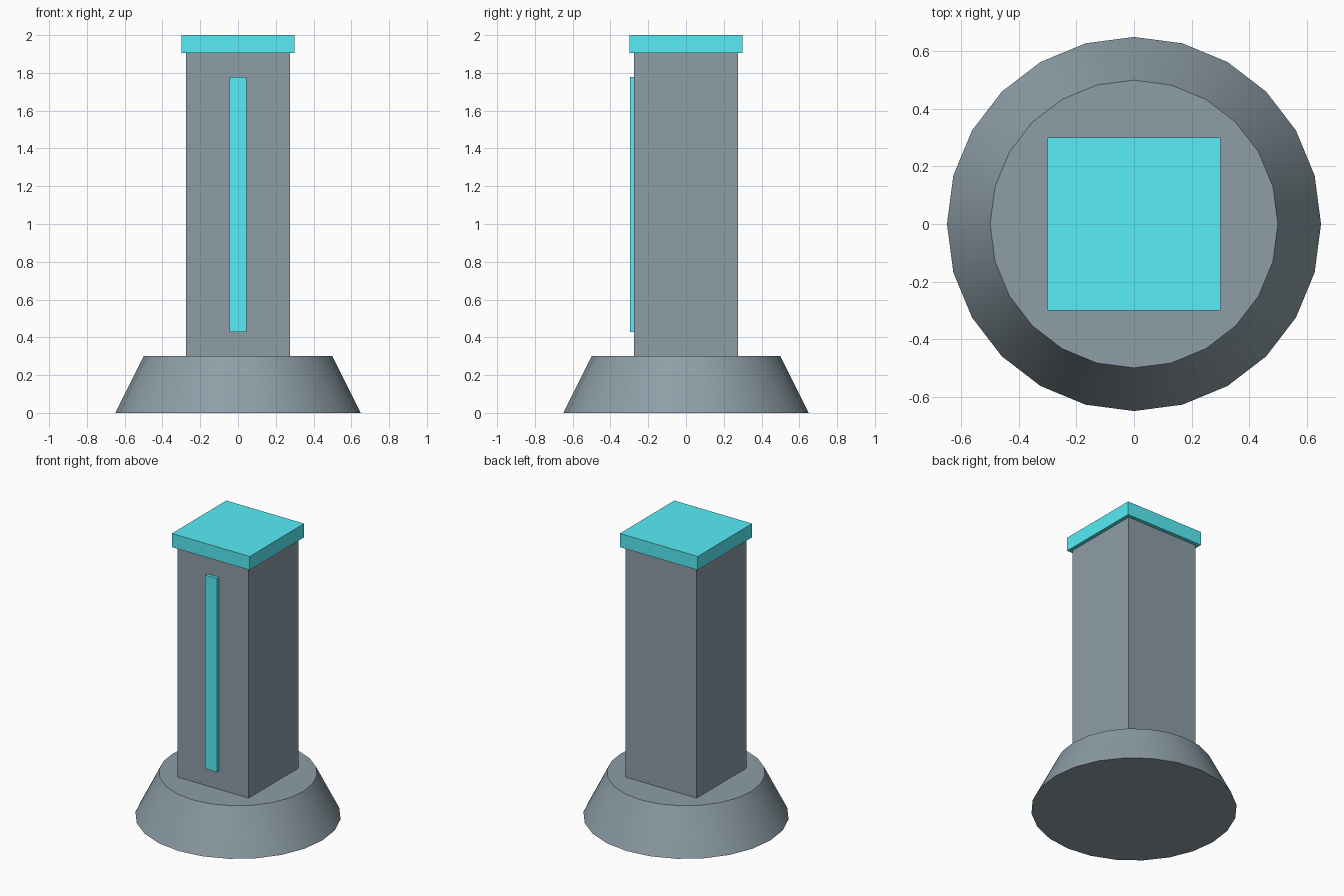
import bpy
import math

if "Cube" in bpy.data.objects:
    bpy.data.objects.remove(bpy.data.objects["Cube"])


def colour(name, rgb):
    mat = bpy.data.materials.new(name)
    mat.diffuse_color = (*rgb, 1.0)
    mat.use_nodes = True
    mat.node_tree.nodes["Principled BSDF"].inputs["Base Color"].default_value = mat.diffuse_color
    return mat


cyan = colour("cyan", (0.095, 0.84, 0.92))
slate = colour("slate", (0.27, 0.34, 0.385))


def box(name, low, high, material):
    """Axis-aligned box between two corners."""
    centre = [(a + b) / 2 for a, b in zip(low, high)]
    bpy.ops.mesh.primitive_cube_add(size=1, location=centre)
    obj = bpy.context.object
    obj.name = name
    obj.scale = [b - a for a, b in zip(low, high)]
    bpy.ops.object.transform_apply(location=False, rotation=False, scale=True)
    obj.data.materials.append(material)
    return obj


# Tapered round foot
bpy.ops.mesh.primitive_cone_add(vertices=24, radius1=0.65, radius2=0.5,
                                depth=0.3, location=(0, 0, 0.15))
base = bpy.context.object
base.name = "base"
base.data.materials.append(slate)
bpy.ops.object.shade_smooth_by_angle(angle=math.radians(30))

# Square column
box("pillar", (-0.275, -0.275, 0.3), (0.275, 0.275, 1.905), slate)

# Coloured lid
box("cap", (-0.3, -0.3, 1.905), (0.3, 0.3, 2.0), cyan)

# Light strip set into the front face
box("front_strip", (-0.045, -0.297, 0.427), (0.045, -0.265, 1.777), cyan)
